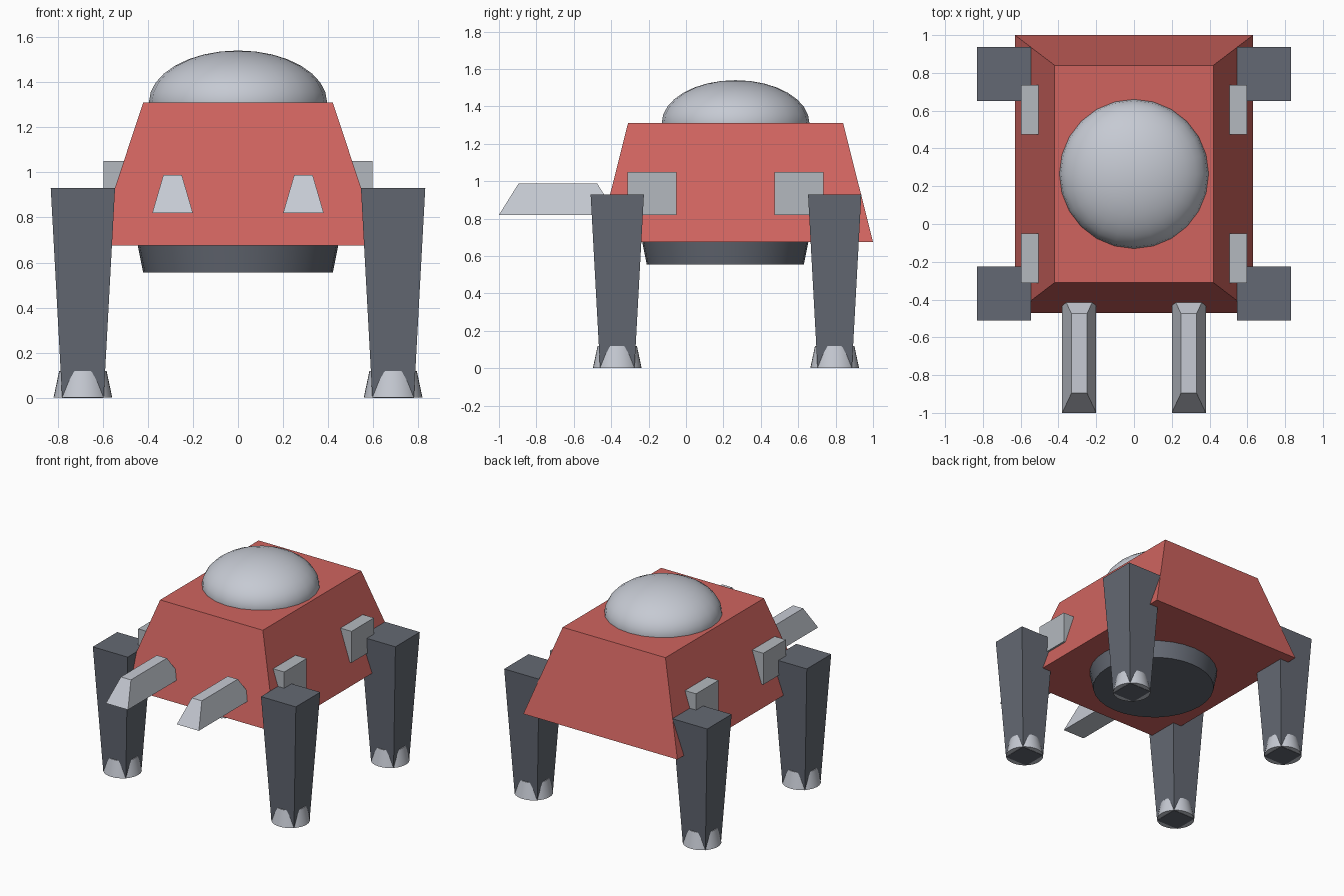
import bpy, bmesh

if "Cube" in bpy.data.objects:
    bpy.data.objects.remove(bpy.data.objects["Cube"])


def material(name, rgb):
    lin = [((c / 255 + 0.055) / 1.055) ** 2.4 for c in rgb]
    m = bpy.data.materials.new(name)
    m.diffuse_color = (*lin, 1)
    m.use_nodes = True
    m.node_tree.nodes["Principled BSDF"].inputs["Base Color"].default_value = m.diffuse_color
    return m


RED = material("coral_red", (208, 100, 95))
DARK = material("slate_grey", (100, 105, 115))
LIGHT = material("light_grey", (198, 202, 211))
MID = material("mid_grey", (180, 185, 191))


def frustum(name, mat, low, high):
    """Tapered box; low and high are (x0, x1, y0, y1, z)."""
    bm = bmesh.new()
    rings = []
    for x0, x1, y0, y1, z in (low, high):
        rings.append([bm.verts.new(p) for p in
                      ((x0, y0, z), (x1, y0, z), (x1, y1, z), (x0, y1, z))])
    a, b = rings
    bm.faces.new(a[::-1])
    bm.faces.new(b)
    for i in range(4):
        j = (i + 1) % 4
        bm.faces.new((a[i], a[j], b[j], b[i]))
    me = bpy.data.meshes.new(name)
    bm.to_mesh(me)
    bm.free()
    me.materials.append(mat)
    ob = bpy.data.objects.new(name, me)
    bpy.context.collection.objects.link(ob)
    return ob


def smooth(ob, name, mat):
    ob.name = name
    ob.data.materials.append(mat)
    bpy.ops.object.shade_smooth_by_angle(angle=0.7)


def cone(name, mat, x, y, z0, z1, r0, r1, sides=32):
    bpy.ops.mesh.primitive_cone_add(vertices=sides, radius1=r0, radius2=r1,
                                    depth=z1 - z0, location=(x, y, (z0 + z1) / 2))
    smooth(bpy.context.object, name, mat)


# Tapered cabin
frustum("body", RED, (-0.63, 0.63, -0.47, 1.0, 0.675), (-0.42, 0.42, -0.31, 0.84, 1.31))

# Flattened dome on the roof, cut off just inside the body
bpy.ops.mesh.primitive_uv_sphere_add(segments=24, ring_count=16, radius=1,
                                     location=(0, 0.265, 1.31))
dome = bpy.context.object
dome.scale = (0.395, 0.395, 0.23)
bm = bmesh.new()
bm.from_mesh(dome.data)
bmesh.ops.delete(bm, geom=[v for v in bm.verts if v.co.z < -0.25], context='VERTS')
bm.to_mesh(dome.data)
bm.free()
smooth(dome, "dome", LIGHT)

# Round base under the cabin
cone("belly_disc", DARK, 0, 0.21, 0.555, 0.685, 0.42, 0.446)

for sx, side in ((-1, "left"), (1, "right")):
    # Legs with round feet
    for cy, end in ((-0.3675, "front"), (0.795, "back")):
        cx = sx * 0.6875
        b, t = 0.092, 0.1425
        frustum(f"{end}_{side}_leg", DARK, (cx - b, cx + b, cy - b, cy + b, 0),
                (cx - t, cx + t, cy - t, cy + t, 0.93))
        cone(f"{end}_{side}_foot", LIGHT, cx, cy, 0.002, 0.12, 0.13, 0.105)
    # Side blocks
    for y0, y1, end in ((-0.313, -0.05, "front"), (0.473, 0.735, "back")):
        x0, x1 = sorted((sx * 0.45, sx * 0.597))
        frustum(f"{end}_{side}_block", MID, (x0, x1, y0, y1, 0.818), (x0, x1, y0, y1, 1.05))
    # Forward prongs
    cx = sx * 0.29
    frustum(f"{side}_prong", LIGHT, (cx - 0.09, cx + 0.09, -1.0, -0.37, 0.82),
            (cx - 0.041, cx + 0.041, -0.895, -0.475, 0.988))
